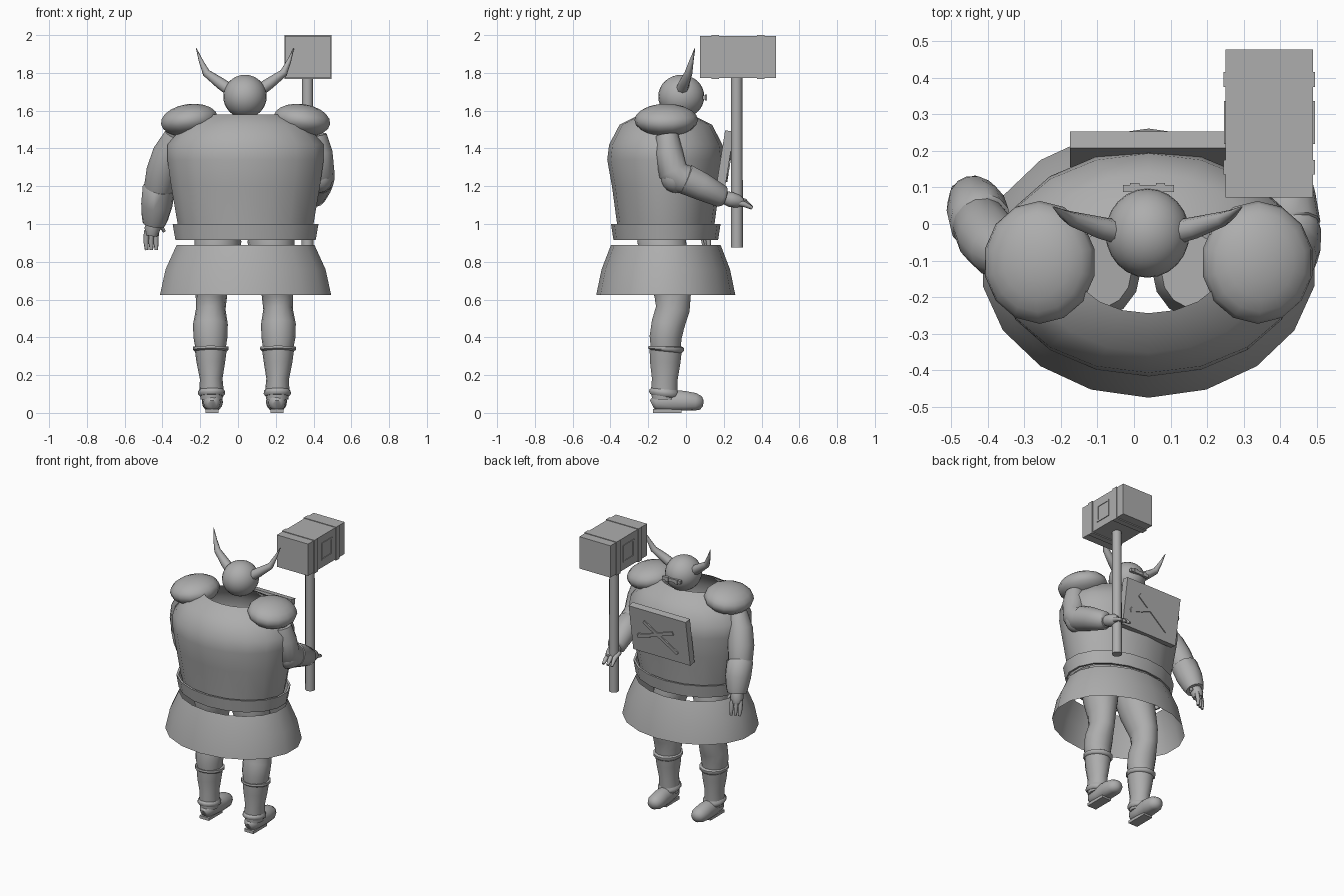
import bpy, bmesh, math
from mathutils import Vector, Matrix

CX, CY = 0.04, -0.107     # body axis
grey = bpy.data.materials.new("plain_grey")
grey.diffuse_color = (0.42, 0.42, 0.42, 1)


def finish(name, bm, smooth=50):
    bmesh.ops.recalc_face_normals(bm, faces=bm.faces)
    me = bpy.data.meshes.new(name)
    bm.to_mesh(me)
    bm.free()
    ob = bpy.data.objects.new(name, me)
    bpy.context.collection.objects.link(ob)
    me.materials.append(grey)
    if smooth:
        bpy.ops.object.select_all(action='DESELECT')
        ob.select_set(True)
        bpy.context.view_layer.objects.active = ob
        bpy.ops.object.shade_smooth_by_angle(angle=math.radians(smooth))
    return ob


def skin(name, rings, caps=True, closed=False, smooth=50):
    """Bridge a list of equal point loops."""
    bm = bmesh.new()
    loops = [[bm.verts.new(p) for p in r] for r in rings]
    n = len(loops[0])
    pairs = list(zip(loops, loops[1:])) + ([(loops[-1], loops[0])] if closed else [])
    for a, b in pairs:
        for i in range(n):
            j = (i + 1) % n
            bm.faces.new((a[i], a[j], b[j], b[i]))
    if caps and not closed:
        bm.faces.new(loops[0])
        bm.faces.new(loops[-1])
    return finish(name, bm, smooth)


def shell(name, profile, n=18, closed=False):
    """Elliptical body part around the body axis from (z, rx, ry)."""
    rings = []
    for z, rx, ry in profile:
        rings.append([Vector((CX + rx * math.sin(2 * math.pi * i / n),
                              CY + ry * math.cos(2 * math.pi * i / n), z)) for i in range(n)])
    return skin(name, rings, caps=False, closed=closed)


def tube(name, pts, n=14, hint=(1, 0, 0), floor=None, smooth=50):
    """Loft along a path of (x, y, z, ra, rb)."""
    c = [Vector(p[:3]) for p in pts]
    rings = []
    for i, p in enumerate(pts):
        t = (c[min(i + 1, len(c) - 1)] - c[max(i - 1, 0)]).normalized()
        b = t.cross(Vector(hint)).normalized()
        a = b.cross(t)
        ring = []
        for k in range(n):
            w = 2 * math.pi * k / n
            v = c[i] + a * p[3] * math.cos(w) + b * p[-1] * math.sin(w)
            if floor is not None:
                v.z = max(v.z, floor)
            ring.append(v)
        rings.append(ring)
    return skin(name, rings, smooth=smooth)


def box(name, centre, size, rot=Matrix.Identity(4)):
    bm = bmesh.new()
    bmesh.ops.create_cube(bm, size=1)
    bmesh.ops.transform(bm, verts=bm.verts, matrix=Matrix.Translation(centre) @ rot
                        @ Matrix.Diagonal((*size, 1)))
    return finish(name, bm, 0)


def ball(name, centre, radii, seg, rings, tilt=0, smooth=50):
    bm = bmesh.new()
    bmesh.ops.create_uvsphere(bm, u_segments=seg, v_segments=rings, radius=1)
    bmesh.ops.transform(bm, verts=bm.verts, matrix=Matrix.Translation(centre)
                        @ Matrix.Rotation(tilt, 4, 'Y') @ Matrix.Diagonal((*radii, 1)))
    return finish(name, bm, smooth)


# Torso armour, open at neck and hem
shell("torso", [(0.92, .34, .247), (1.0, .365, .258), (1.2, .40, .285), (1.34, .42, .31),
                (1.42, .42, .30), (1.525, .33, .245), (1.58, .21, .137)])
# Belt hoop and flared skirt
shell("belt", [(0.915, .377, .277), (1.0, .392, .29), (1.0, .378, .276), (0.915, .365, .265)], closed=True)
shell("skirt", [(0.89, .37, .29), (0.76, .43, .34), (0.625, .46, .368)])

# Head and face bar
HX, HY, HZ = 0.037, -0.025, 1.675
ball("head", (HX, HY, HZ), (.115, .122, .115), 24, 16)
box("face_bar", (HX + .003, .097, 1.67), (.14, .02, .022))
for s in (-1, 1):
    box("face_bar_stud", (HX + s * .035, .106, 1.67), (.025, .012, .03))

for s in (-1, 1):
    side = "left" if s < 0 else "right"
    # Horns
    tube(side + "_horn", [(HX + s * .08, -.022, 1.71, .033), (HX + s * .13, -.01, 1.745, .03),
                          (HX + s * .205, .013, 1.80, .021), (HX + s * .232, .028, 1.86, .012),
                          (HX + s * .258, .047, 1.93, .002)], n=8, hint=(0, 1, 0))
    # Shoulder pads
    ball(side + "_shoulder_pad", (CX + s * .298, -.105, 1.55), (.155, .168, .085), 14, 10, tilt=s * .14)

    # Legs
    def lx(d):
        return 0.034 + s * d
    tube(side + "_leg", [(lx(.13), -.13, 1.0, .09, .10), (lx(.14), -.13, .92, .125, .132),
                         (lx(.155), -.105, .78, .11, .122), (lx(.175), -.07, .63, .084, .1),
                         (lx(.178), -.07, .55, .078, .092), (lx(.18), -.095, .47, .092, .09),
                         (lx(.18), -.108, .40, .09, .087), (lx(.178), -.107, .33, .078, .08)])
    # Boots with rolled top and ankle cuff
    tube(side + "_boot", [(lx(.178), -.107, .345, .086, .088), (lx(.178), -.11, .27, .076, .083),
                          (lx(.176), -.112, .18, .06, .07), (lx(.174), -.115, .12, .064, .072),
                          (lx(.174), -.115, .07, .058, .066)])
    tube(side + "_boot_rim", [(lx(.178), -.107, .325, .084, .086), (lx(.178), -.106, .335, .095, .097),
                              (lx(.178), -.105, .35, .094, .096), (lx(.178), -.105, .352, .082, .084)])
    tube(side + "_ankle_cuff", [(lx(.174), -.12, .088, .062, .072), (lx(.174), -.118, .10, .072, .082),
                                (lx(.174), -.115, .115, .071, .08), (lx(.174), -.114, .13, .06, .068)])
    # Feet
    tube(side + "_foot", [(lx(.172), -.18, .045, .025, .025), (lx(.172), -.16, .055, .045, .045),
                          (lx(.172), -.09, .062, .05, .062), (lx(.17), -.01, .06, .056, .058),
                          (lx(.168), .05, .056, .054, .05), (lx(.168), .08, .052, .038, .036),
                          (lx(.168), .092, .05, .012, .014)], floor=0.012, smooth=60)
    box(side + "_heel_plate", (lx(.172), -.10, .01), (.07, .15, .02))

# Hanging left arm
tube("left_upper_arm", [(-.33, -.10, 1.47, .06), (-.37, -.07, 1.38, .08), (-.40, -.035, 1.28, .085),
                        (-.42, 0, 1.19, .078), (-.43, .02, 1.12, .06)])
tube("left_bracer", [(-.415, .0, 1.20, .07), (-.42, .005, 1.19, .085), (-.43, .04, 1.10, .083),
                     (-.44, .065, 1.03, .07), (-.445, .075, 1.0, .06)])
tube("left_hand", [(-.447, .075, 1.01, .038), (-.453, .085, .975, .042), (-.457, .09, .94, .032)], n=10)
for i in range(3):
    x = -.484 + i * .026
    tube("left_finger", [(x, .085 + .012 * i, .965, .014), (x - .003, .095 + .012 * i, .91, .014),
                         (x, .10 + .01 * i, .862, .009)], n=8)
tube("left_thumb", [(-.435, .075, .98, .015), (-.405, .085, .985, .013), (-.39, .095, .96, .008)], n=8)

# Bent right arm gripping the hammer
tube("right_upper_arm", [(.41, -.10, 1.47, .06), (.425, -.09, 1.38, .075), (.43, -.07, 1.28, .08),
                         (.43, -.02, 1.24, .082), (.425, .04, 1.215, .07)], n=14)
ball("right_elbow", (.43, -.055, 1.25), (.075, .08, .085), 14, 10)
tube("right_bracer", [(.43, -.01, 1.24, .07), (.428, .0, 1.236, .082), (.42, .08, 1.20, .076),
                      (.405, .19, 1.145, .06), (.402, .205, 1.14, .045)])
tube("right_hand", [(.40, .19, 1.145, .034), (.395, .235, 1.13, .042), (.39, .275, 1.12, .036),
                    (.385, .30, 1.115, .02)], n=10)
for i in range(3):
    x = .34 + i * .033
    tube("right_finger", [(x, .25, 1.14 - .01 * i, .016), (x - .004, .31, 1.12 - .008 * i, .015),
                          (x - .012, .35, 1.085, .009)], n=8)

# Hammer: handle, block, two straps and side panels
tube("hammer_handle", [(.368, .27, .875, .032), (.368, .268, 1.79, .03)], n=12)
box("hammer_block", (.37, .275, 1.885), (.24, .404, .222))
for y in (.155, .395):
    box("hammer_strap", (.37, y, 1.8835), (.25, .04, .233))
for s in (-1, 1):
    for y in (.225, .33):
        box("hammer_panel_edge", (.37 + s * .12, y, 1.885), (.009, .012, .12))
    for z in (1.83, 1.94):
        box("hammer_panel_edge", (.37 + s * .12, .2775, z), (.009, .105, .012))

# Slanted chest plaque with crossed strips
tilt = Matrix.Rotation(math.radians(-9), 4, 'X')
origin = Vector((.045, .205, 1.332))
box("chest_plaque", origin, (.44, .047, .325), tilt)
for x, z, length, ang in ((.03, .0, .30, 20), (-.01, -.01, .30, -35), (.12, -.03, .09, 12)):
    pos = origin + tilt.to_3x3() @ Vector((x, .026, z))
    box("plaque_strip", pos, (length, .009, .024), tilt @ Matrix.Rotation(math.radians(ang), 4, 'Y'))
